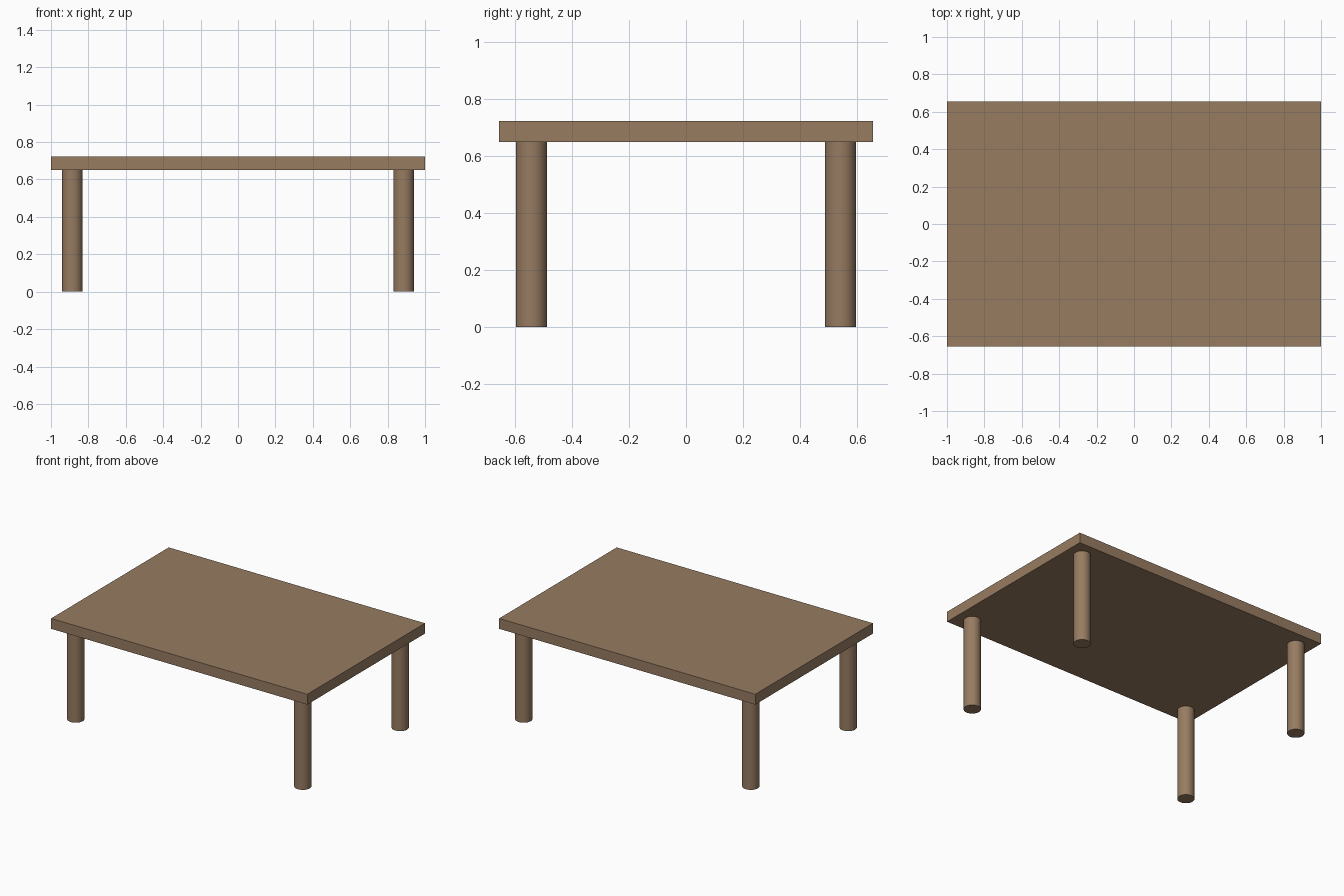
import bpy
import math

if "Cube" in bpy.data.objects:
    bpy.data.objects.remove(bpy.data.objects["Cube"])

HALF_X, HALF_Y = 1.0, 0.656        # tabletop half sizes
UNDERSIDE, TOP = 0.65, 0.723       # tabletop heights
LEG_X, LEG_Y, LEG_R = 0.886, 0.543, 0.055

wood = bpy.data.materials.new("brown_wood")
wood.diffuse_color = (0.31, 0.2, 0.12, 1.0)
wood.use_nodes = True
wood.node_tree.nodes["Principled BSDF"].inputs["Base Color"].default_value = wood.diffuse_color

# Tabletop slab
bpy.ops.mesh.primitive_cube_add(size=1, location=(0, 0, (UNDERSIDE + TOP) / 2))
top = bpy.context.object
top.name = "tabletop"
top.scale = (2 * HALF_X, 2 * HALF_Y, TOP - UNDERSIDE)
bpy.ops.object.transform_apply(location=False, rotation=False, scale=True)
top.data.materials.append(wood)


def add_leg(name, x, y):
    bpy.ops.mesh.primitive_cylinder_add(vertices=32, radius=LEG_R, depth=UNDERSIDE,
                                        location=(x, y, UNDERSIDE / 2))
    leg = bpy.context.object
    leg.name = name
    leg.data.materials.append(wood)
    bpy.ops.object.shade_smooth_by_angle(angle=math.radians(30))


# Four round legs
for y_name, sy in (("front", -1), ("back", 1)):
    for x_name, sx in (("left", -1), ("right", 1)):
        add_leg(f"{y_name}_{x_name}_leg", sx * LEG_X, sy * LEG_Y)
